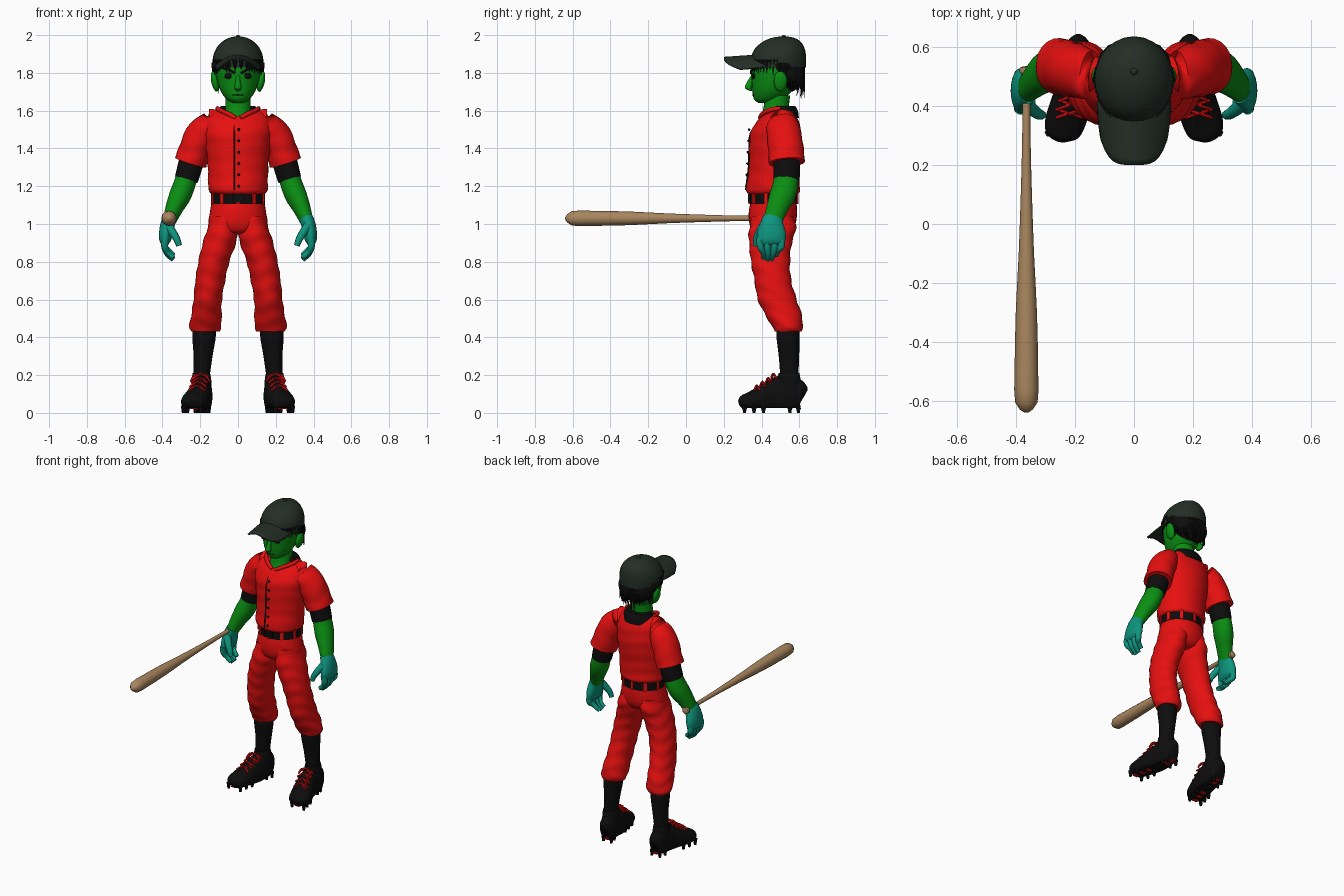
import bpy, bmesh, random
from math import sin, cos, pi, radians
from mathutils import Vector, Matrix

random.seed(4)
default_cube = bpy.data.objects.get("Cube")
if default_cube:
    bpy.data.objects.remove(default_cube, do_unlink=True)


def material(name, colour):
    mat = bpy.data.materials.new(name)
    mat.use_nodes = True
    mat.diffuse_color = (*colour, 1)
    mat.node_tree.nodes["Principled BSDF"].inputs["Base Color"].default_value = (*colour, 1)
    return mat


red = material("red cloth", (.8, .005, .005))
green = material("green skin", (.003, .27, .006))
teal = material("teal glove", (.004, .3, .21))
cap_green = material("dark cap green", (.017, .027, .019))
wood = material("bat wood", (.4, .24, .115))
black = material("black", (.004, .004, .004))


def finish(name, mat, bm, mirror=False, angle=50):
    """Turn a bmesh into a smooth-shaded object, optionally mirrored across x."""
    bmesh.ops.recalc_face_normals(bm, faces=bm.faces)
    mesh = bpy.data.meshes.new(name)
    bm.to_mesh(mesh)
    bm.free()
    mesh.materials.append(mat)
    for poly in mesh.polygons:
        poly.use_smooth = True
    mesh.set_sharp_from_angle(angle=radians(angle))
    obj = bpy.data.objects.new(name, mesh)
    bpy.context.collection.objects.link(obj)
    if mirror:
        modifier = obj.modifiers.new("Mirror", "MIRROR")
        modifier.use_mirror_merge = False
    return obj


def resample(rings, steps):
    """Catmull-Rom interpolation of (x, y, z, radius a, radius b) rings."""
    out = []
    for i in range(len(rings) - 1):
        p0, p1, p2 = rings[max(i - 1, 0)], rings[i], rings[i + 1]
        p3 = rings[min(i + 2, len(rings) - 1)]
        for k in range(steps):
            t = k / steps
            out.append([b + .5 * t * (c - a + t * (2 * a - 5 * b + 4 * c - d + t * (3 * (b - c) + d - a)))
                        for a, b, c, d in zip(p0, p1, p2, p3)])
    return out + [list(rings[-1])]


def add_loft(bm, rings, level=False, sides=24, steps=4, fold=0, floor=None):
    """Skin rings along a path; level keeps them horizontal, fold adds cloth creases."""
    rings = resample(rings, steps)
    centres = [Vector(r[:3]) for r in rings]
    loops = []
    for i, ring in enumerate(rings):
        tangent = (centres[min(i + 1, len(rings) - 1)] - centres[max(i - 1, 0)]).normalized()
        if level:
            u, v = Vector((1, 0, 0)), Vector((0, 1, 0))
        else:
            ref = Vector((0, 1, 0)) if abs(tangent.x) > .9 else Vector((1, 0, 0))
            u = (ref - tangent * ref.dot(tangent)).normalized()
            v = tangent.cross(u)
        loop = []
        for k in range(sides):
            a = 2 * pi * k / sides
            crease = 1 + fold * sin(ring[2] * 70 + 2 * sin(a * 2) + a)
            co = centres[i] + (u * cos(a) * max(ring[3], .0005) + v * sin(a) * max(ring[4], .0005)) * crease
            if floor is not None:
                co.z = max(co.z, floor)
            loop.append(bm.verts.new(co))
        loops.append(loop)
    for lower, upper in zip(loops, loops[1:]):
        for k in range(sides):
            j = (k + 1) % sides
            bm.faces.new((lower[k], lower[j], upper[j], upper[k]))
    bm.faces.new(loops[0])
    bm.faces.new(loops[-1])


def loft(name, mat, rings, mirror=False, **options):
    bm = bmesh.new()
    add_loft(bm, rings, **options)
    return finish(name, mat, bm, mirror)


def column(name, mat, rows, **options):
    """Level loft on the centre plane from (y, z, half width, half depth) rows."""
    return loft(name, mat, [(0, *row) for row in rows], level=True, **options)


def tube(bm, points, radius, taper=1, sides=8, steps=3):
    last = len(points) - 1
    add_loft(bm, [(*p, *[radius * (1 + (taper - 1) * i / last)] * 2) for i, p in enumerate(points)],
             sides=sides, steps=steps)


def blob(bm, centre, size, turn=0):
    place = Matrix.Translation(centre) @ Matrix.Rotation(turn, 4, "Y") @ Matrix.Diagonal((*size, 1))
    bmesh.ops.create_uvsphere(bm, u_segments=16, v_segments=10, radius=1, matrix=place)


def box(bm, centre, size, turn=0):
    place = Matrix.Translation(centre) @ Matrix.Rotation(turn, 4, "Z") @ Matrix.Diagonal((*size, 1))
    bmesh.ops.create_cube(bm, size=1, matrix=place)


# Head, neck and face
column("head", green, [(.42, 1.64, .025, .035), (.435, 1.66, .06, .075), (.455, 1.7, .09, .103),
                       (.47, 1.75, .108, .122), (.475, 1.82, .118, .132), (.48, 1.9, .1, .12)])
column("neck", green, [(.465, 1.54, .08, .078), (.475, 1.6, .068, .068), (.485, 1.68, .066, .066)])
loft("nose", green, [(0, .352, 1.785, .01, .008), (0, .338, 1.75, .013, .016),
                     (0, .33, 1.72, .019, .018), (0, .345, 1.705, .01, .008)], level=True, sides=12)
bm = bmesh.new()
blob(bm, (.122, .5, 1.755), (.02, .036, .055), .2)
finish("ears", green, bm, True)
bm = bmesh.new()
blob(bm, (.048, .357, 1.785), (.025, .009, .016), .15)
tube(bm, [(.015, .345, 1.797), (.05, .348, 1.818), (.085, .37, 1.825)], .007, .5)
finish("eyes_and_brows", black, bm, True)
bm = bmesh.new()
tube(bm, [(-.028, .358, 1.682), (0, .351, 1.684), (.028, .358, 1.682)], .003)
finish("mouth", black, bm)

# Hair: back mass with hanging locks and a fringe
bm = bmesh.new()
blob(bm, (0, .545, 1.8), (.125, .085, .1))
for i in range(48):
    a = 2 * pi * i / 48
    back = sin(a)
    x, y = .122 * cos(a), .485 + .137 * back
    if back > .1:
        for depth in (.05, .1):
            drop = depth + random.uniform(0, .06) * back
            tip = (x * random.uniform(.85, 1.12), y + random.uniform(-.02, .015), 1.82 - drop)
            tube(bm, [(x, y - .015, 1.85), (x * 1.03, y, 1.84 - drop * .5), tip], .02, .05, 6)
    elif abs(cos(a)) > .3 or i % 2:
        tip = (x * 1.02, y - .006, 1.825 - random.uniform(0, .03) * (1 + abs(cos(a))) / 1.5)
        tube(bm, [(x, y, 1.87), (x, y - .004, 1.84), tip], .015, .05, 6)
finish("hair", black, bm)

# Cap with curved brim
column("cap_crown", cap_green, [(.49, 1.828, .131, .146), (.49, 1.88, .133, .146), (.497, 1.93, .115, .131),
                                (.508, 1.968, .08, .096), (.515, 1.988, .04, .05), (.517, 1.993, .004, .004)])
bm = bmesh.new()
blob(bm, (0, .517, 1.992), (.012, .012, .008))
finish("cap_button", cap_green, bm)
bm = bmesh.new()
rows = []
for i in range(17):
    u = i / 8 - 1
    rows.append([bm.verts.new((.126 * u * (1 - .1 * t * t), .42 - t * (.22 - .085 * u ** 4),
                               1.9 - .015 * t - .065 * u * u)) for t in (0, .25, .5, .75, .9, 1)])
for a, b in zip(rows, rows[1:]):
    for k in range(len(a) - 1):
        bm.faces.new((a[k], a[k + 1], b[k + 1], b[k]))
brim = finish("cap_brim", cap_green, bm)
solid = brim.modifiers.new("Thickness", "SOLIDIFY")
solid.thickness = .01

# Jersey, collar, placket and sleeves
column("jersey", red, [(.46, 1.155, .135, .125), (.46, 1.175, .155, .143), (.462, 1.22, .158, .139),
                       (.468, 1.3, .16, .135), (.474, 1.4, .17, .139), (.475, 1.48, .178, .135),
                       (.485, 1.54, .175, .113), (.497, 1.58, .15, .085), (.51, 1.605, .105, .062)],
       fold=.012, sides=40)
column("undershirt_collar", black, [(.525, 1.56, .1, .073), (.522, 1.6, .102, .07), (.517, 1.626, .09, .06)])
front = [(.396, 1.56), (.342, 1.48), (.335, 1.4), (.332, 1.3), (.322, 1.22), (.317, 1.18)]
bm = bmesh.new()
tube(bm, [(-.02, y - .001, z) for y, z in front], .004)
for i in range(6):
    blob(bm, (.004, .334 - .003 * i, 1.5 - .06 * i), (.007, .007, .007))
finish("placket_line_and_buttons", black, bm)
bm = bmesh.new()
tube(bm, [(.012, .392, 1.562), (.055, .408, 1.585), (.1, .45, 1.605), (.108, .5, 1.612)], .012)
finish("neckline_trim", red, bm, True)
loft("sleeves", red, [(.09, .5, 1.53, .05, .07), (.15, .508, 1.522, .07, .084), (.2, .52, 1.465, .083, .092),
                      (.232, .53, 1.385, .083, .094), (.252, .535, 1.325, .086, .096)], True, fold=.02)

# Arms, gloves
loft("undershirt_cuffs", black, [(.24, .53, 1.36, .066, .07), (.258, .533, 1.29, .065, .07),
                                 (.274, .53, 1.235, .062, .068)], True)
loft("forearms", green, [(.262, .533, 1.28, .056, .06), (.287, .525, 1.2, .058, .068), (.307, .51, 1.15, .058, .068),
                         (.335, .485, 1.09, .048, .058), (.362, .46, 1.02, .036, .05)], True)
loft("palms", teal, [(.358, .46, 1.035, .037, .052), (.372, .455, 1.0, .038, .062), (.382, .453, .95, .036, .076),
                     (.385, .45, .91, .03, .074), (.382, .45, .89, .015, .06)], True)
bm = bmesh.new()
for i in range(4):
    y = .392 + .037 * i
    reach = (.01, 0, .003, .022)[i]
    tube(bm, [(.385, y, .925), (.388, y + .002, .88), (.372, y * .7 + .135, .84 + reach),
              (.342, y * .6 + .175, .812 + reach)], .021, .65, 10)
tube(bm, [(.37, .41, .99), (.342, .385, .95), (.322, .372, .915), (.312, .37, .885)], .025, .6, 10)
finish("glove_fingers", teal, bm, True)

# Belt with loops and buckle
column("belt", black, [(.463, 1.105, .142, .126), (.463, 1.165, .142, .126)], sides=40)
bm = bmesh.new()
for i in range(10):
    a = 2 * pi * (i + .5) / 10
    box(bm, (.142 * cos(a), .463 + .127 * sin(a), 1.135), (.012, .02, .06), a)
finish("belt_loops", red, bm)
bm = bmesh.new()
box(bm, (0, .335, 1.136), (.06, .012, .045))
finish("belt_buckle", black, bm)

# Trousers
column("trouser_hips", red, [(.463, 1.115, .14, .122), (.46, 1.06, .149, .128), (.458, 1.0, .155, .122),
                             (.455, .96, .12, .1), (.455, .945, .05, .06)], sides=32)
loft("trouser_legs", red, [(.075, .46, 1.04, .07, .11), (.082, .458, .97, .082, .124), (.098, .447, .9, .088, .113),
                           (.128, .447, .8, .082, .103), (.147, .46, .7, .079, .097), (.16, .483, .6, .075, .103),
                           (.168, .52, .51, .081, .095), (.173, .537, .455, .085, .08),
                           (.173, .54, .43, .074, .07)], True, level=True, fold=.028, steps=6)

# Socks and cleated shoes
loft("socks", black, [(.18, .54, .46, .06, .06), (.18, .54, .4, .062, .061), (.185, .545, .3, .05, .054),
                      (.194, .547, .18, .042, .047)], True, level=True)
loft("shoe_collars", black, [(.192, .545, .08, .055, .065), (.193, .545, .17, .052, .062),
                             (.194, .545, .21, .046, .055)], True, level=True)
loft("shoes", black, [(.19, .62, .08, .02, .04), (.19, .605, .085, .046, .085), (.193, .54, .09, .058, .11),
                      (.2, .47, .08, .062, .105), (.217, .4, .07, .068, .075), (.235, .34, .06, .068, .052),
                      (.245, .3, .055, .054, .038), (.248, .282, .05, .02, .016)], True, floor=.025)
bm = bmesh.new()
for i in range(4):
    y = .375 + .03 * i
    x, z = .228 - .25 * (y - .34), .117 + .66 * (y - .34)
    for slant in (-.014, .014):
        tube(bm, [(x - .043, y - slant, z - .022), (x, y, z + .006), (x + .043, y + slant, z - .022)], .006, 1, 6)
for side in (-1, 1):
    tube(bm, [(.2, .465, .205), (.2 + side * .03, .455, .2), (.2 + side * .05, .45, .165)], .006, 1, 6)
finish("shoe_laces", red, bm, True)
studs, plates = bmesh.new(), bmesh.new()
for y in (.31, .36, .41, .55, .595):
    for side in (-1, 1):
        x = .245 - .2 * (y - .3) + side * (.045 if y < .5 else .03)
        tube(studs, [(x, y, .04), (x, y, 0)], .015, .6, 6, 1)
    box(plates, (.245 - .2 * (y - .3), y, .023), (.035, .025, .006))
finish("shoe_studs", black, studs, True, 30)
finish("sole_plates", red, plates, True)

# Bat held in the right hand
bat_profile = [(.535, .004), (.53, .022), (.512, .022), (.495, .014), (.3, .014), (.1, .019), (-.1, .026),
               (-.3, .036), (-.5, .04), (-.605, .038), (-.64, .006)]
loft("bat", wood, [(-.365, y, 1.03, r, r) for y, r in bat_profile], sides=12, steps=2)
